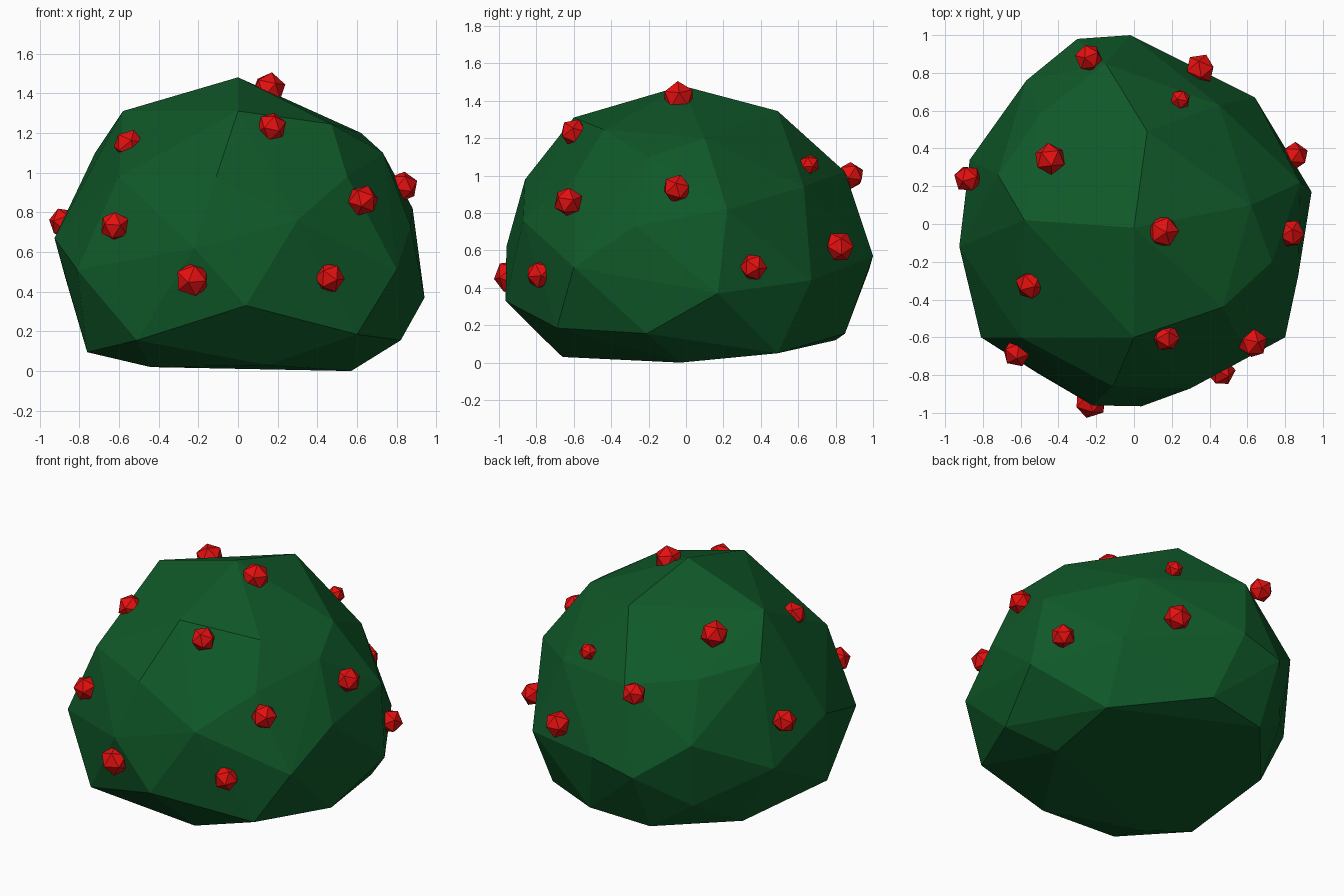
import bpy, bmesh
from mathutils import Vector, Euler


def material(name, rgb):
    m = bpy.data.materials.new(name)
    m.diffuse_color = (*rgb, 1)
    return m


def finish(bm, name, mat):
    mesh = bpy.data.meshes.new(name)
    bmesh.ops.recalc_face_normals(bm, faces=bm.faces)
    bm.to_mesh(mesh)
    bm.free()
    mesh.materials.append(mat)
    ob = bpy.data.objects.new(name, mesh)
    bpy.context.collection.objects.link(ob)
    return ob


leaf = material("leaf green", (0.005, 0.10, 0.022))
red = material("berry red", (0.78, 0.005, 0.005))

# Faceted bush: convex hull of its corner points
corners = [
    # crown
    (0, -.02, 1.48), (-.58, .02, 1.31), (.07, .49, 1.345), (0, -.60, 1.31),
    (.47, -.44, 1.245), (.62, .10, 1.20), (.73, -.20, 1.10),
    # upper sides
    (-.11, -.86, .98), (-.60, -.60, .98), (.55, -.60, .98), (-.72, .26, 1.10),
    (-.50, .58, 1.05), (-.15, .85, 1.02), (.45, .63, .94), (.88, .22, .82),
    # middle
    (.30, -.87, .76), (-.22, -.96, .62), (.80, -.60, .51), (-.81, -.60, .51),
    (-.925, -.12, .67), (.87, -.27, .73), (-.87, .34, .47), (-.57, .76, .70),
    (-.30, .98, .50), (-.02, 1.0, .57), (.64, .67, .44), (.94, .17, .37),
    (.04, -.965, .33), (-.54, .70, .28),
    # base
    (-.51, -.79, .155), (.60, -.69, .185), (.82, -.21, .155), (-.76, -.37, .095),
    (-.67, .37, .09), (-.30, .80, .12), (.10, .85, .155), (.62, .49, .05),
    (.15, -.66, .03), (-.44, -.45, .02), (.57, -.03, 0),
]
bm = bmesh.new()
for c in corners:
    bm.verts.new(c)
hull = bmesh.ops.convex_hull(bm, input=bm.verts)
loose = [v for v in bm.verts if not v.link_faces]
bmesh.ops.delete(bm, geom=loose, context='VERTS')
finish(bm, "bush", leaf)

# Berries: small icosahedra half sunk into the leaves (x, y, z, radius)
berries = [
    (-.23, -.94, .46, .09), (.46, -.78, .47, .078), (-.62, -.68, .73, .078),
    (.63, -.63, .86, .08), (.17, -.60, 1.23, .076), (-.55, -.32, 1.14, .08),
    (.155, -.04, 1.42, .087), (.83, -.05, .93, .078), (-.88, .24, .75, .075),
    (.85, .36, .51, .075), (.35, .82, .62, .083), (.245, .66, 1.06, .055),
    (-.24, .88, 1.0, .075), (-.445, .345, 1.24, .085),
]
for i, (x, y, z, r) in enumerate(berries):
    bm = bmesh.new()
    bmesh.ops.create_icosphere(bm, subdivisions=1, radius=r)
    ob = finish(bm, f"berry_{i + 1}", red)
    ob.location = (x, y, z)
    # each berry points outward from the bush
    out = Vector((x, y, z - .6))
    ob.rotation_euler = out.to_track_quat('Z', 'Y').to_euler()
